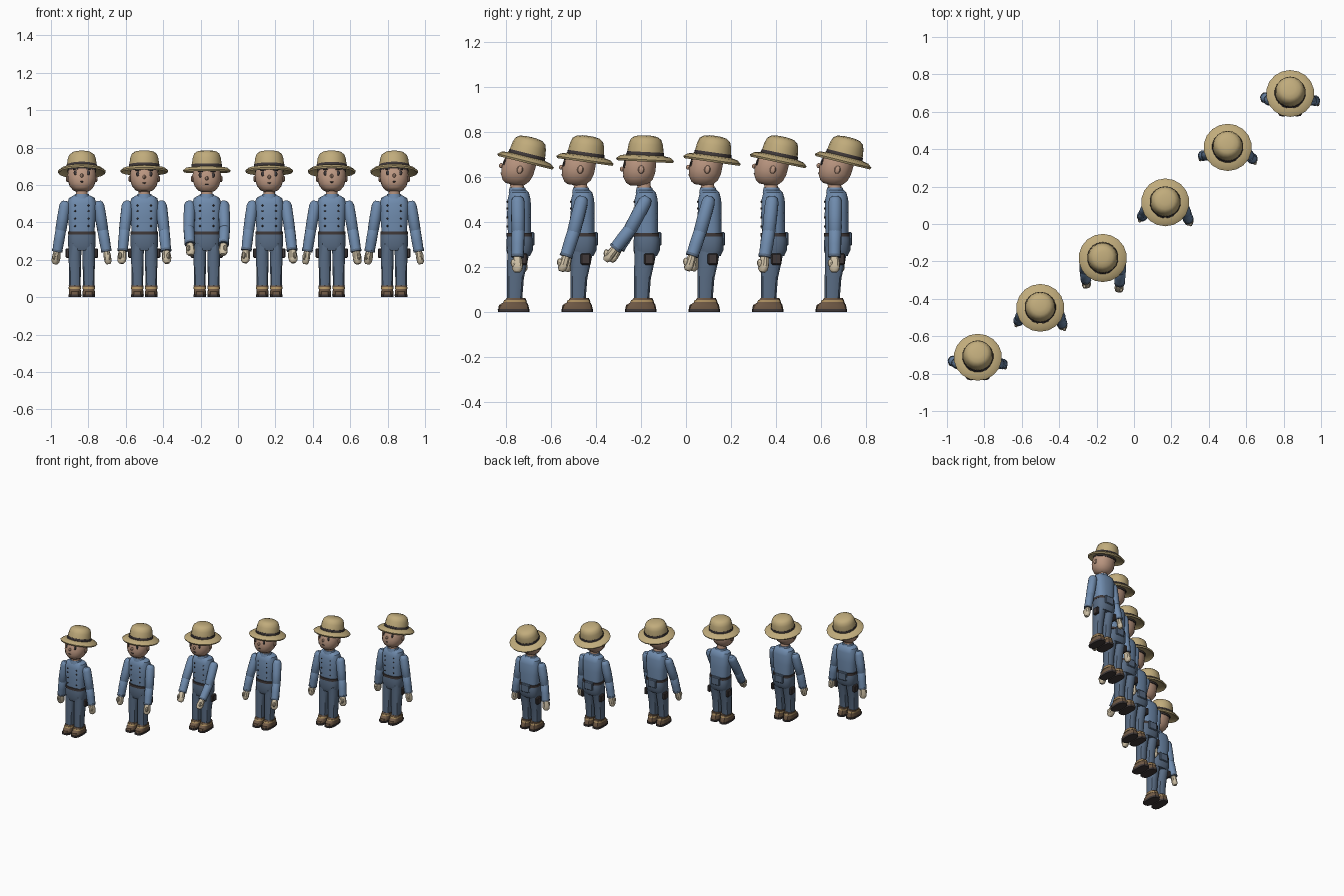
import bpy, bmesh, math
from mathutils import Matrix, Vector

if "Cube" in bpy.data.objects:
    bpy.data.objects.remove(bpy.data.objects["Cube"])


def material(name, rgb):
    m = bpy.data.materials.new(name)
    m.diffuse_color = (*rgb, 1)
    m.use_nodes = True
    m.node_tree.nodes["Principled BSDF"].inputs["Base Color"].default_value = m.diffuse_color
    return m


STRAW = material("straw", (0.53, 0.41, 0.20))
SKIN = material("skin", (0.50, 0.31, 0.22))
SHIRT = material("blue_cloth", (0.16, 0.26, 0.42))
PANTS = material("dark_cloth", (0.10, 0.15, 0.23))
LEATHER = material("leather", (0.16, 0.10, 0.06))
GLOVE = material("glove", (0.62, 0.53, 0.38))
DARK = material("dark", (0.05, 0.04, 0.04))
CUFF = material("cuff", (0.42, 0.28, 0.12))


def loft(name, rings, mat, M, n=14, p=2.0):
    """Stack of super-elliptic rings (z, rx, ry, cx, cy), capped at both ends."""
    bm = bmesh.new()
    loops = []
    for r in rings:
        z, rx, ry, cx, cy = (tuple(r) + (0, 0))[:5]
        loop = []
        for k in range(n):
            a = 2 * math.pi * (k + 0.5) / n
            c, s = math.cos(a), math.sin(a)
            x = math.copysign(abs(c) ** (2 / p), c) * rx + cx
            y = math.copysign(abs(s) ** (2 / p), s) * ry + cy
            loop.append(bm.verts.new((x, y, z)))
        loops.append(loop)
    for a, b in zip(loops, loops[1:]):
        for k in range(n):
            bm.faces.new((a[k], a[(k + 1) % n], b[(k + 1) % n], b[k]))
    bm.faces.new(loops[0][::-1])
    bm.faces.new(loops[-1])
    return finish(name, bm, mat, M)


def ball(name, loc, size, mat, M, u=12, v=8):
    bm = bmesh.new()
    bmesh.ops.create_uvsphere(bm, u_segments=u, v_segments=v, radius=1)
    return finish(name, bm, mat, M @ Matrix.Translation(loc) @ Matrix.Diagonal((*size, 1)))


def box(name, loc, size, mat, M, bevel=0.005):
    bm = bmesh.new()
    bmesh.ops.create_cube(bm, size=1)
    bmesh.ops.scale(bm, vec=size, verts=bm.verts)
    bmesh.ops.bevel(bm, geom=bm.edges[:], offset=bevel, segments=1, affect='EDGES')
    return finish(name, bm, mat, M @ Matrix.Translation(loc))


def finish(name, bm, mat, M):
    bmesh.ops.transform(bm, matrix=M, verts=bm.verts)
    bmesh.ops.recalc_face_normals(bm, faces=bm.faces)
    me = bpy.data.meshes.new(name)
    bm.to_mesh(me)
    bm.free()
    me.materials.append(mat)
    for f in me.polygons:
        f.use_smooth = True
    me.set_sharp_from_angle(angle=math.radians(35))
    ob = bpy.data.objects.new(name, me)
    bpy.context.collection.objects.link(ob)
    return ob


def aim(a, b):
    """Frame at a with local z pointing to b."""
    q = (b - a).to_track_quat('Z', 'Y')
    return Matrix.Translation(a) @ q.to_matrix().to_4x4(), (b - a).length


def body(M):
    loft("shirt", [(.325, .068, .050, 0, -.035), (.36, .069, .052, 0, -.035), (.43, .075, .054, 0, -.036),
                   (.50, .078, .052, 0, -.036), (.53, .070, .044, 0, -.036), (.543, .045, .032, 0, -.038)],
         SHIRT, M, 16, 2.8)
    loft("hips", [(.25, .066, .050, 0, -.036), (.275, .075, .060, 0, -.034), (.32, .075, .060, 0, -.032),
                  (.348, .071, .056, 0, -.034)], PANTS, M, 16, 2.8)
    loft("belt", [(.335, .074, .059, 0, -.034), (.352, .074, .059, 0, -.034)], DARK, M, 16, 2.8)
    loft("neck", [(.53, .034, .032, 0, -.043), (.59, .030, .030, 0, -.048)], SKIN, M, 12)
    loft("collar", [(.528, .046, .042, 0, -.042), (.552, .038, .036, 0, -.044)], SHIRT, M, 12)
    box("back_pouch", (0, .022, .325), (.07, .022, .06), PANTS, M)
    for s in (-1, 1):
        for z in (.38, .42, .46, .49):
            ball("button", (s * .036, -.089, z), (.005, .004, .005), DARK, M, 8, 4)
        box("hip_pouch", (s * .076, -.022, .235), (.022, .045, .05), DARK, M)
        # leg, narrowing toward the boot
        loft("leg", [(.05, .031, .034, s * .037, -.056), (.15, .033, .038, s * .037, -.052),
                     (.23, .035, .047, s * .037, -.043), (.29, .035, .052, s * .036, -.037)], PANTS, M, 12, 2.5)
        # boot
        loft("sole", [(0, .034, .070, s * .037, -.060), (.014, .035, .071, s * .037, -.060)], DARK, M, 14, 3)
        loft("boot", [(.012, .033, .068, s * .037, -.060), (.030, .033, .066, s * .037, -.060),
                      (.043, .031, .052, s * .037, -.054), (.062, .034, .042, s * .037, -.050)], LEATHER, M, 14, 2.6)
        loft("boot_cuff", [(.044, .0345, .053, s * .037, -.054), (.053, .034, .049, s * .037, -.053)],
             CUFF, M, 14, 2.6)


def head(M, tilt):
    pivot = Vector((0, -.05, .50))
    T = M @ Matrix.Translation(pivot) @ Matrix.Rotation(-math.radians(tilt), 4, 'X') @ Matrix.Translation(-pivot)
    loft("head", [(.560, .028, .030, 0, -.083), (.570, .048, .050, 0, -.079), (.592, .066, .066, 0, -.076),
                  (.620, .075, .073, 0, -.074), (.650, .077, .074, 0, -.073), (.690, .073, .070, 0, -.068),
                  (.715, .06, .06, 0, -.06)], SKIN, T, 16, 2.2)
    loft("hair_band", [(.672, .077, .076, 0, -.067), (.700, .075, .074, 0, -.062)], DARK, T, 16, 2.2)
    ball("nose", (0, -.150, .630), (.009, .010, .011), SKIN, T, 8, 6)
    ball("mouth", (0, -.139, .598), (.013, .006, .004), DARK, T, 8, 6)
    for s in (-1, 1):
        ball("eye", (s * .034, -.138, .648), (.010, .006, .014), DARK, T, 8, 6)
        box("eyebrow", (s * .034, -.139, .668), (.026, .008, .006), DARK, T, .001)
        ball("ear", (s * .077, -.065, .632), (.008, .014, .018), SKIN, T, 8, 6)
    # hat: one lathed shell with brim underside and crown
    H = T @ Matrix.Translation((0, -.050, .695))
    profile = [(.070, -.012), (.105, -.014), (.124, -.027), (.129, -.018), (.112, -.004), (.082, .002),
               (.080, .022), (.076, .050), (.068, .072), (.052, .084), (.028, .089), (.006, .090)]
    loft("hat", [(z, r, r) for r, z in profile], STRAW, H, 18)
    loft("hat_ribbon", [(.001, .084, .084), (.016, .082, .082)], DARK, H, 18)


def arm(M, side, elbow, hand):
    sh = Vector((side * .091, -.042, .488))
    el = Vector((side * elbow[0], elbow[1], elbow[2]))
    shift = .02 if side < 0 else 0
    ha = Vector((side * hand[0], hand[1] + shift, hand[2]))
    A, d = aim(sh, el)
    loft("upper_arm", [(-.026, .014, .014), (-.018, .025, .024), (0, .031, .030), (d * .5, .031, .031),
                       (d, .030, .030), (d + .014, .022, .022)], SHIRT, M @ A, 12)
    B, d = aim(el, ha)
    loft("forearm", [(-.018, .018, .018), (0, .029, .029), (d * .4, .029, .029), (d - .034, .027, .027)],
         SHIRT, M @ B, 12)
    loft("sleeve_cuff", [(d - .044, .029, .029), (d - .032, .029, .029)], PANTS, M @ B, 12)
    loft("hand", [(d - .036, .017, .017), (d - .02, .022, .019), (d + .005, .025, .020),
                  (d + .025, .022, .018), (d + .036, .012, .011)], GLOVE, M @ B, 10, 2.5)
    thumb = ha + Vector((side * .010, -.018, .006))
    ball("thumb", thumb, (.010, .012, .018), GLOVE, M, 8, 6)


# head tilt, elbow and wrist for each of the six frames in the row
POSES = [
    (14, (.112, -.040, .36), (.137, -.044, .212)),
    (8, (.106, -.075, .357), (.119, -.120, .215)),
    (3, (.096, -.105, .37), (.088, -.195, .255)),
    (8, (.110, -.078, .357), (.126, -.124, .218)),
    (12, (.112, -.055, .36), (.136, -.078, .212)),
    (14, (.112, -.043, .36), (.137, -.046, .212)),
]

for i, (tilt, elbow, hand) in enumerate(POSES):
    M = Matrix.Translation((-.835 + .334 * i, -.705 + .282 * i, 0))
    body(M)
    head(M, tilt)
    for side in (-1, 1):
        arm(M, side, elbow, hand)
